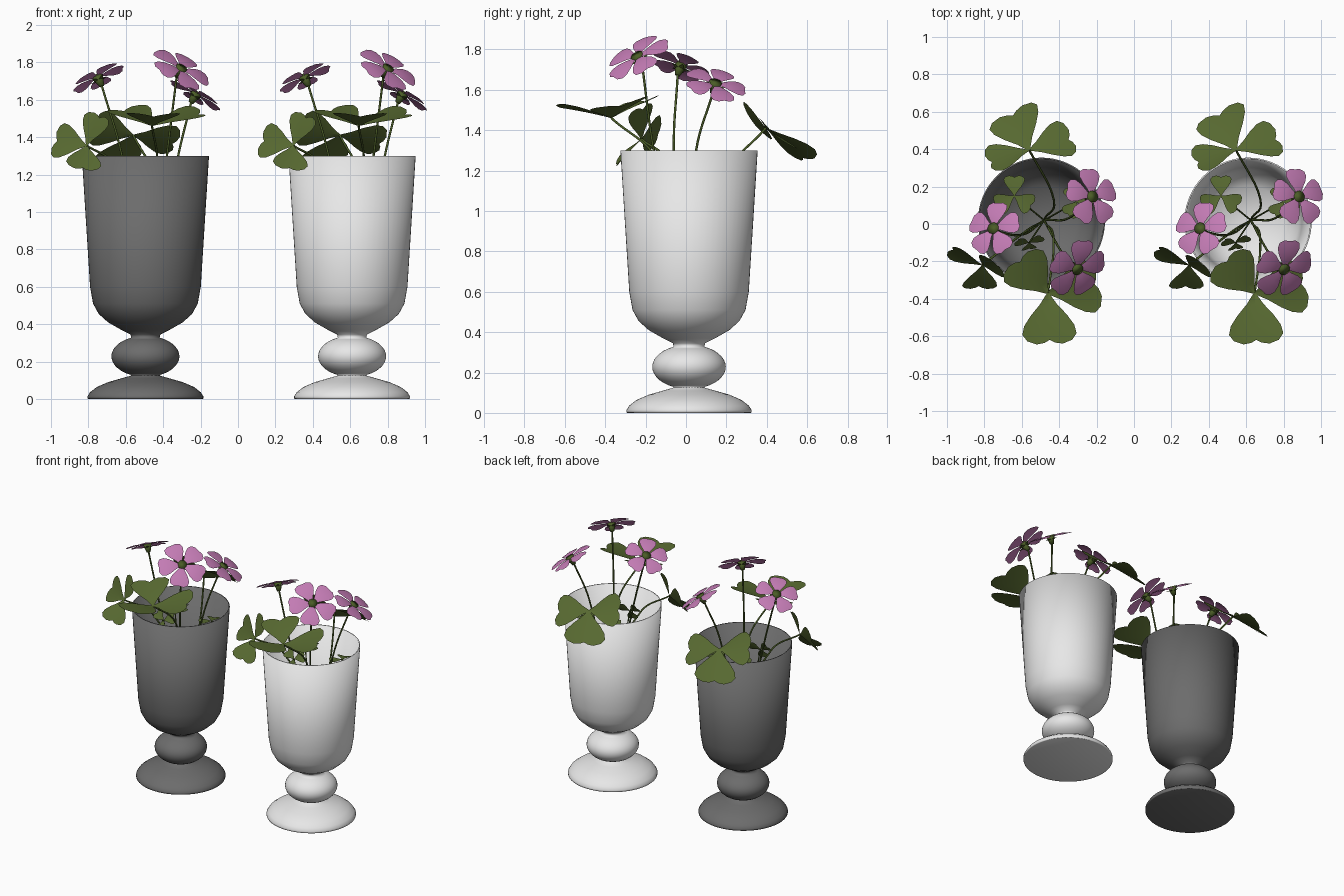
import bpy, bmesh, math
from mathutils import Vector, Matrix

cube = bpy.data.objects.get("Cube")
if cube:
    bpy.data.objects.remove(cube)


def material(name, color):
    m = bpy.data.materials.new(name)
    m.use_nodes = True
    m.diffuse_color = (*color, 1)
    m.node_tree.nodes["Principled BSDF"].inputs["Base Color"].default_value = (*color, 1)
    return m


dark_grey = material("dark grey glaze", (0.15, 0.15, 0.15))
white = material("white glaze", (0.8, 0.8, 0.8))
leaf_green = material("leaf green", (0.095, 0.14, 0.03))
stem_green = material("stem green", (0.07, 0.11, 0.02))
pink = material("petal pink", (0.55, 0.20, 0.46))

SPACING = Vector((1.105, 0, 0))
CENTRE = Vector((-0.495, 0.015, 0))


def place(name, data):
    """Put the same data in the right and the left vase."""
    for side, shift in (("right", Vector()), ("left", SPACING)):
        ob = bpy.data.objects.new(f"{side}_{name}", data)
        ob.location = shift
        bpy.context.collection.objects.link(ob)


def to_mesh(bm, name, mat):
    for f in bm.faces:
        f.smooth = True
    me = bpy.data.meshes.new(name)
    bm.to_mesh(me)
    bm.free()
    me.materials.append(mat)
    return me


# Vase: foot, knob, cup and thin inner wall as one turned profile
foot = [(0, 0), (0.305, 0), (0.31, 0.002), (0.31, 0.014), (0.296, 0.036), (0.26, 0.064),
        (0.2, 0.09), (0.13, 0.11), (0.08, 0.124)]
knob = [(0.182 * math.sin(a), 0.228 - 0.11 * math.cos(a))
        for a in (0.43 + (math.pi - 0.86) * i / 14 for i in range(15))]
cup = [(0.08, 0.345), (0.13, 0.37), (0.2, 0.41), (0.25, 0.455), (0.28, 0.51),
       (0.296, 0.6), (0.34, 1.3)]
inner = [(0.332, 1.3), (0.288, 0.6), (0.27, 0.51), (0.19, 0.42), (0, 0.4)]


def vase(name, mat, centre):
    bm = bmesh.new()
    vs = [bm.verts.new((r, 0, z)) for r, z in foot + knob + cup + inner]
    es = [bm.edges.new(p) for p in zip(vs, vs[1:])]
    bmesh.ops.spin(bm, geom=vs + es, cent=(0, 0, 0), axis=(0, 0, 1),
                   angle=math.tau, steps=64)
    bmesh.ops.remove_doubles(bm, verts=bm.verts, dist=0.0005)
    bmesh.ops.recalc_face_normals(bm, faces=bm.faces)
    ob = bpy.data.objects.new(name, to_mesh(bm, name, mat))
    ob.location = centre
    bpy.context.collection.objects.link(ob)


vase("right_vase", dark_grey, CENTRE)
vase("left_vase", white, CENTRE + SPACING)

# Blade outlines: (distance along the midrib, half width), in units of length
HEART = [(0.0, 0.02), (0.22, 0.16), (0.45, 0.35), (0.65, 0.48), (0.82, 0.52),
         (0.94, 0.43), (1.0, 0.25), (0.97, 0.1), (0.91, 0.0)]
PETAL = [(0.0, 0.06), (0.25, 0.2), (0.5, 0.37), (0.72, 0.46), (0.9, 0.42), (1.0, 0.23),
         (0.99, 0.0)]
SEPAL = [(0.0, 0.15), (0.4, 0.24), (0.75, 0.16), (1.0, 0.0)]


def blade(bm, base, tip, normal, outline, fold=0.15, droop=0.06):
    """Add a folded, gently drooping sheet with a midrib."""
    base, tip = Vector(base), Vector(tip)
    size = tip.length
    along = tip.normalized()
    side = Vector(normal).cross(along).normalized()
    up = along.cross(side)

    def point(u, v):
        lift = fold * abs(v) - droop * u * u
        return bm.verts.new(base + size * (along * u + side * v + up * lift))

    end = outline[-1][0]
    mid = [point(min(u, end), 0) for u, _ in outline]
    for s in (1, -1):
        edge = [point(u, s * v) for u, v in outline[:-1]] + [mid[-1]]
        for i in range(len(outline) - 1):
            corners = [mid[i], mid[i + 1], edge[i + 1], edge[i]]
            corners = list(dict.fromkeys(corners))
            bm.faces.new(corners if s < 0 else corners[::-1])
    bmesh.ops.remove_doubles(bm, verts=bm.verts, dist=0.0001)


def stem(name, points, radius=0.006):
    cu = bpy.data.curves.new(name, 'CURVE')
    cu.dimensions = '3D'
    cu.bevel_depth = radius
    cu.bevel_resolution = 2
    cu.resolution_u = 8
    sp = cu.splines.new('BEZIER')
    sp.bezier_points.add(len(points) - 1)
    for p, co in zip(sp.bezier_points, points):
        p.co = co
        p.handle_left_type = p.handle_right_type = 'AUTO'
    cu.materials.append(stem_green)
    place(name, cu)


ROOT = (-0.48, 0.02, 0.42)

# Large clover leaves: base, point on the stem, then (tip offset, facing) per leaflet
leaves = {
    "back_leaf": ((-0.56, 0.395, 1.41), (-0.44, 0.17, 1.15), [
        ((-0.1, 0.21, -0.15), (-0.3, 0.45, 0.85)),
        ((0.23, 0.07, -0.04), (-0.1, 0.6, 0.8)),
        ((-0.22, -0.06, 0.04), (-0.15, 0.75, 0.6))]),
    "front_leaf": ((-0.46, -0.37, 1.46), (-0.43, -0.14, 1.25), [
        ((0.01, -0.27, 0.07), (0, 0.2, 1)),
        ((-0.16, 0.18, 0.1), (0.2, -0.45, 0.85)),
        ((0.27, 0.05, 0.08), (-0.2, -0.25, 0.9))]),
    "side_leaf": ((-0.81, -0.22, 1.355), (-0.66, -0.1, 1.25), [
        ((-0.175, 0.08, 0.03), (-0.25, -0.88, 0.35)),
        ((0.07, 0.0, 0.165), (-0.55, -0.75, 0.35)),
        ((-0.02, -0.13, -0.125), (0.1, -0.68, 0.7))]),
}
for name, (base, via, leaflets) in leaves.items():
    bm = bmesh.new()
    for tip, facing in leaflets:
        blade(bm, base, tip, facing, HEART)
    place(name, to_mesh(bm, name, leaf_green))
    stem(name + "_stem", [ROOT, via, base])

# Small young leaves inside the cup: base, facing, length, turn
young = {
    "young_back_leaf": ((-0.64, 0.15, 1.2), (-0.1, 0.1, 1), 0.11, 1.57),
    "young_front_leaf": ((-0.56, -0.1, 1.22), (0.2, -0.85, 0.45), 0.08, 0.5),
    "young_side_leaf": ((-0.305, 0.12, 1.2), (0, 0.1, 1), 0.09, 2.0),
}
for name, (base, facing, size, turn) in young.items():
    facing = Vector(facing).normalized()
    start = (Vector((1, 0, 0)) - facing * facing.x).normalized()
    bm = bmesh.new()
    for i in range(3):
        tip = Matrix.Rotation(turn + i * math.tau / 3, 3, facing) @ start
        blade(bm, base, tip * size, facing, HEART)
    place(name, to_mesh(bm, name, leaf_green))
    stem(name + "_stem", [ROOT, Vector(ROOT).lerp(Vector(base), 0.6), base], 0.0045)

# Five-petalled flowers: centre, facing, petal length, point on the stem
flowers = {
    "side_flower": ((-0.75, -0.025, 1.72), (-0.42, 0.32, 0.85), 0.125, (-0.62, -0.06, 1.3)),
    "front_flower": ((-0.305, -0.24, 1.765), (0.45, -0.45, 0.77), 0.142, (-0.38, -0.16, 1.3)),
    "back_flower": ((-0.225, 0.145, 1.63), (0.5, 0.22, 0.85), 0.13, (-0.32, 0.05, 1.3)),
}
for name, (centre, facing, size, via) in flowers.items():
    centre, facing = Vector(centre), Vector(facing).normalized()
    start = (Vector((0, 1, 0)) - facing * facing.y).normalized()
    petals, calyx = bmesh.new(), bmesh.new()
    for i in range(5):
        out = Matrix.Rotation(i * math.tau / 5, 3, facing) @ start
        blade(petals, centre + out * 0.012, (out + facing * 0.28) * size, facing, PETAL,
              -0.12, 0.3)
        blade(calyx, centre - facing * 0.03, out * 0.05 + facing * 0.02, facing, SEPAL)
    # Green throat and cup under the petals
    turn = facing.to_track_quat('Z', 'Y').to_matrix().to_4x4()
    bmesh.ops.create_cone(calyx, cap_ends=True, segments=12, radius1=0.014, radius2=0.032,
                          depth=0.065, matrix=Matrix.Translation(centre - facing * 0.022) @ turn)
    place(name + "_petals", to_mesh(petals, name, pink))
    place(name + "_calyx", to_mesh(calyx, name, stem_green))
    stem(name + "_stem", [ROOT, via, centre - facing * 0.05])
